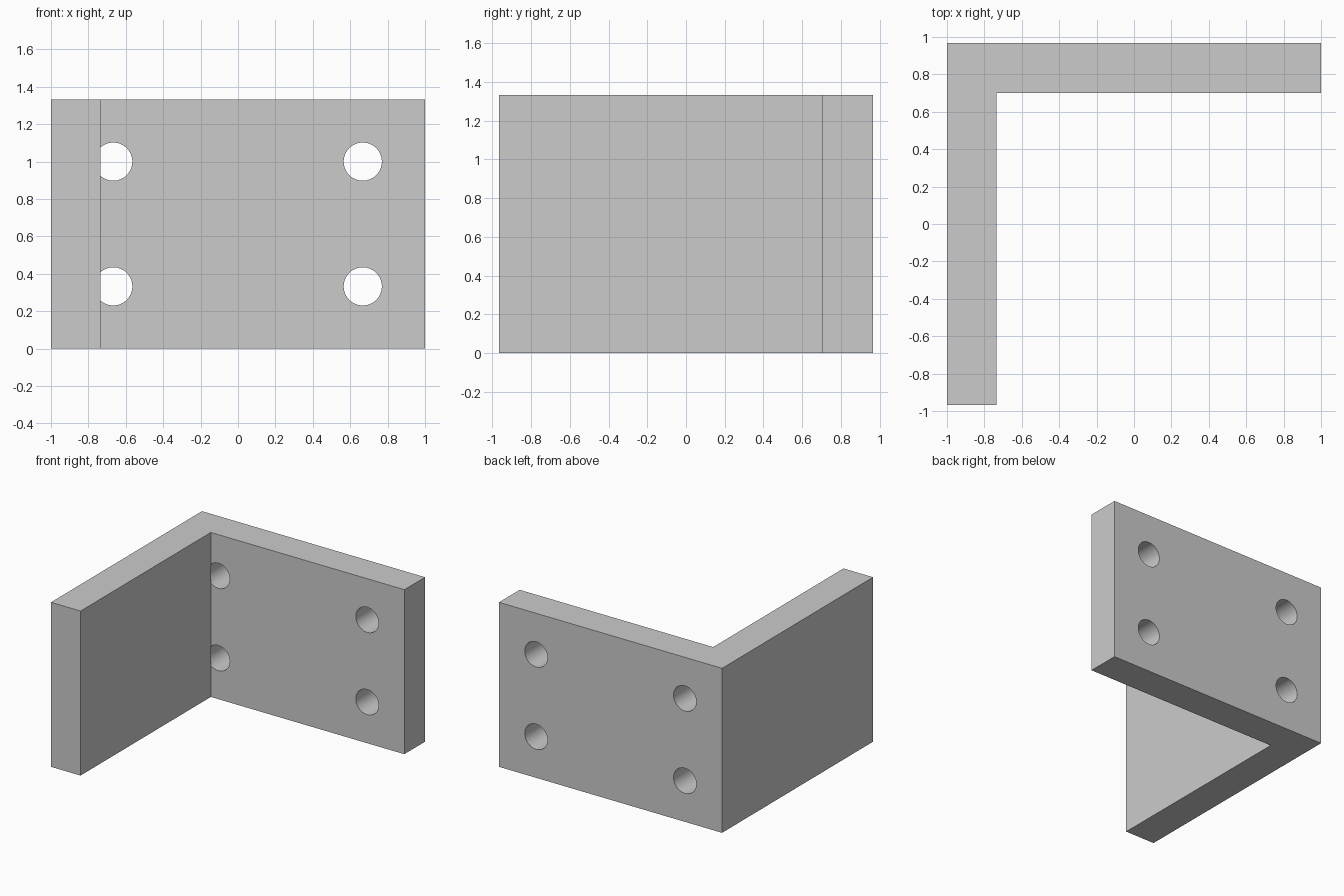
import bpy, bmesh, math

if "Cube" in bpy.data.objects:
    bpy.data.objects.remove(bpy.data.objects["Cube"])

WIDTH, DEPTH, HEIGHT, THICK = 2.0, 1.933, 1.333, 0.265
HX, HY = WIDTH / 2, DEPTH / 2
INNER_X, INNER_Y = -HX + THICK, HY - THICK
HOLE_R, HOLE_X, HOLE_Z = 0.102, 0.667, (0.333, 1.0)
SIDES = 64


def add_prism(bm, start, end):
    """Closed solid between two matching outlines."""
    a = [bm.verts.new(p) for p in start]
    b = [bm.verts.new(p) for p in end]
    bm.faces.new(a)
    bm.faces.new(b)
    n = len(a)
    for i in range(n):
        j = (i + 1) % n
        bm.faces.new((a[i], a[j], b[j], b[i]))


def finish(bm, name):
    bmesh.ops.recalc_face_normals(bm, faces=bm.faces)
    mesh = bpy.data.meshes.new(name)
    bm.to_mesh(mesh)
    bm.free()
    obj = bpy.data.objects.new(name, mesh)
    bpy.context.collection.objects.link(obj)
    return obj


# L-shaped bracket body
outline = [(-HX, -HY), (INNER_X, -HY), (INNER_X, INNER_Y),
           (HX, INNER_Y), (HX, HY), (-HX, HY)]
bm = bmesh.new()
add_prism(bm, [(x, y, 0) for x, y in outline], [(x, y, HEIGHT) for x, y in outline])
bracket = finish(bm, "angle_bracket")

# Four screw holes, only as deep as the back plate
bm = bmesh.new()
for cx in (-HOLE_X, HOLE_X):
    for cz in HOLE_Z:
        ring = [(cx + HOLE_R * math.cos(2 * math.pi * i / SIDES),
                 cz + HOLE_R * math.sin(2 * math.pi * i / SIDES)) for i in range(SIDES)]
        add_prism(bm, [(x, INNER_Y, z) for x, z in ring], [(x, HY + 0.1, z) for x, z in ring])
cutter = finish(bm, "hole_cutter")
cutter.hide_render = True

mod = bracket.modifiers.new("screw_holes", 'BOOLEAN')
mod.operation = 'DIFFERENCE'
mod.solver = 'EXACT'
mod.object = cutter

bpy.context.view_layer.objects.active = bracket
bracket.select_set(True)
bpy.ops.object.modifier_apply(modifier=mod.name)
bpy.data.objects.remove(cutter)

# Smooth hole walls, sharp plate edges
bpy.ops.object.shade_smooth_by_angle(angle=math.radians(30))
